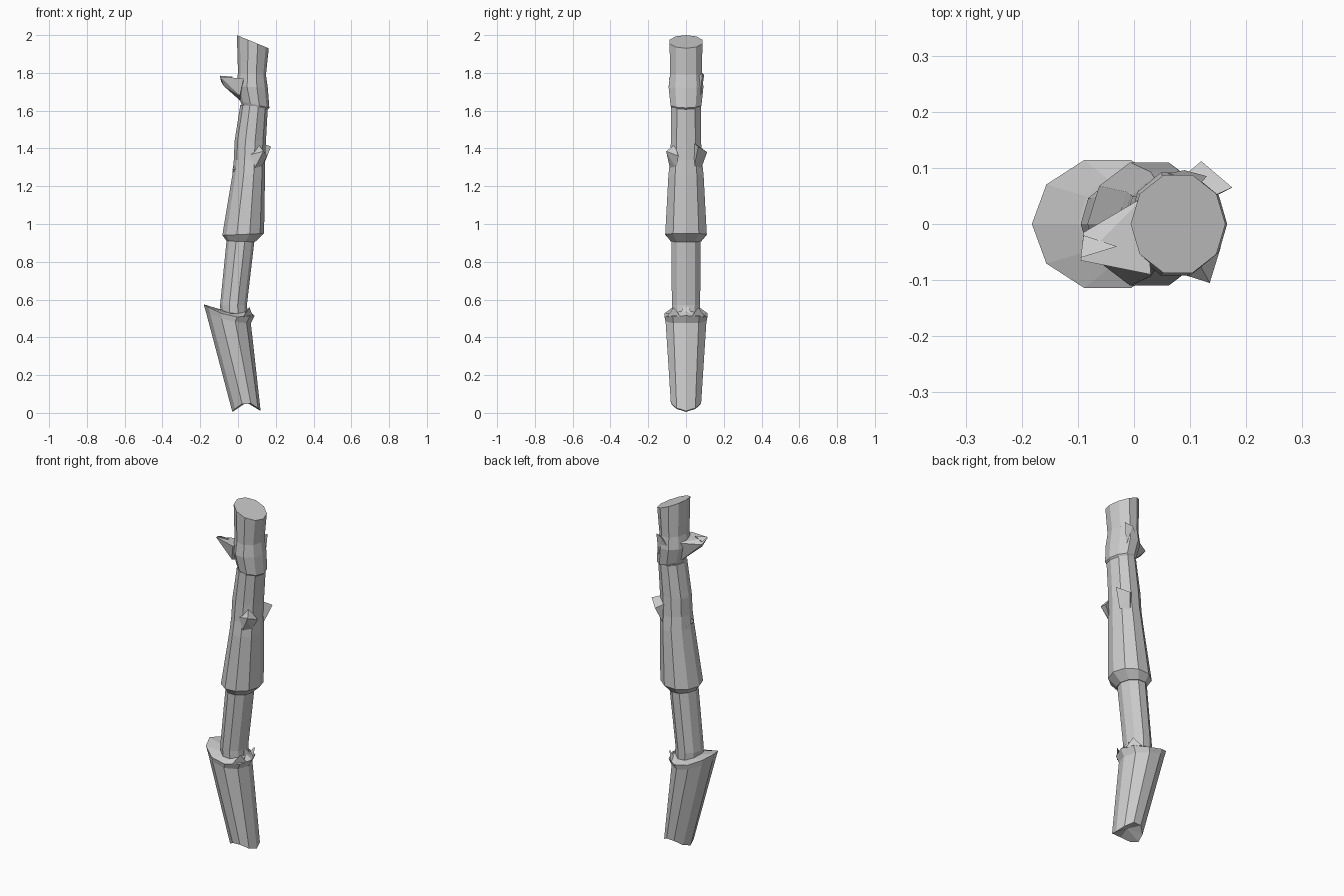
import bpy, bmesh, math
from mathutils import Vector

N = 10


def finish(name, bm):
    bmesh.ops.recalc_face_normals(bm, faces=bm.faces)
    me = bpy.data.meshes.new(name)
    bm.to_mesh(me)
    bm.free()
    ob = bpy.data.objects.new(name, me)
    bpy.context.collection.objects.link(ob)
    return ob


def ring(bm, left, right, zl, zr, ry, sag=0.0):
    """Tilted ten-sided ring; sag lifts the front and back into a saddle."""
    vs = []
    for i in range(N):
        a = 2 * math.pi * i / N
        c, s = math.cos(a), math.sin(a)
        x = (left + right) / 2 + (right - left) / 2 * c
        z = (zl + zr) / 2 + (zr - zl) / 2 * c + sag * s * s
        vs.append(bm.verts.new((x, ry * s / 0.951, z)))
    return vs


def cap(bm, vs, dz=0.0):
    mid = sum((v.co for v in vs), Vector()) / N
    mid.z += dz
    c = bm.verts.new(mid)
    for i in range(N):
        bm.faces.new((vs[i], vs[(i + 1) % N], c))


def section(name, rings, bottom=0.0, top=0.0):
    bm = bmesh.new()
    loops = [ring(bm, *r) for r in rings]
    for a, b in zip(loops, loops[1:]):
        for i in range(N):
            j = (i + 1) % N
            bm.faces.new((a[i], a[j], b[j], b[i]))
    cap(bm, loops[0], bottom)
    cap(bm, loops[-1], top)
    return finish(name, bm)


def shard(name, pts):
    bm = bmesh.new()
    for p in pts:
        bm.verts.new(p)
    bmesh.ops.convex_hull(bm, input=bm.verts)
    return finish(name, bm)


# Stalk sections: (left x, right x, left z, right z, half depth, saddle)
section("lower_stalk", [
    (-0.03, 0.12, 0.005, 0.01, 0.08, 0.045),
    (-0.17, 0.068, 0.535, 0.475, 0.108, -0.015),
    (-0.182, 0.088, 0.575, 0.515, 0.114, -0.03),
    (-0.10, 0.055, 0.55, 0.54, 0.08, -0.02)], bottom=0.025)
section("lower_neck", [
    (-0.09, 0.05, 0.50, 0.50, 0.074),
    (-0.095, 0.047, 0.57, 0.57, 0.075),
    (-0.06, 0.088, 0.92, 0.92, 0.077)])
section("middle_stalk", [
    (-0.06, 0.09, 0.91, 0.905, 0.08),
    (-0.083, 0.138, 0.94, 0.95, 0.11),
    (-0.03, 0.143, 1.26, 1.26, 0.093),
    (-0.022, 0.143, 1.34, 1.34, 0.084),
    (-0.018, 0.148, 1.44, 1.44, 0.08),
    (0.012, 0.158, 1.63, 1.62, 0.078)])
section("upper_stalk", [
    (0.02, 0.155, 1.63, 1.605, 0.074),
    (0.012, 0.166, 1.65, 1.615, 0.082),
    (-0.01, 0.158, 1.73, 1.72, 0.092),
    (0.0, 0.148, 1.80, 1.79, 0.084),
    (-0.006, 0.163, 2.0, 1.93, 0.087)])

# Torn splinters around the lower neck
shard("neck_splinter_right", [(0.035, 0.0, 0.585), (0.07, 0.04, 0.51),
                              (0.07, -0.04, 0.51), (0.02, 0, 0.50)])
for s in (-1, 1):
    shard("neck_splinter_side", [(0.06, 0.065 * s, 0.56), (0.08, 0.03 * s, 0.51),
                                 (0.03, 0.10 * s, 0.51), (0.02, 0.05 * s, 0.50)])

# Node spurs: base points on the stalk, spread out to short tips
shard("back_spur", [(0.175, 0.065, 1.41), (0.12, 0.112, 1.38), (0.12, 0.04, 1.43),
                    (0.135, 0.045, 1.31), (0.09, 0.075, 1.28), (0.07, 0.07, 1.41)])
shard("front_spur", [(0.135, -0.105, 1.385), (0.155, -0.04, 1.36), (0.11, -0.06, 1.42),
                     (0.04, -0.075, 1.36), (0.075, -0.08, 1.27), (0.12, -0.05, 1.29)])
shard("left_spur", [(-0.03, -0.03, 1.29), (-0.022, 0.03, 1.28), (0.03, -0.078, 1.30),
                    (0.0, 0, 1.23), (0.01, 0, 1.35)])

# Broken twig stub with a raised lip
shard("twig_stub", [(-0.095, -0.065, 1.78), (-0.09, -0.015, 1.755), (-0.075, -0.04, 1.73),
                    (-0.03, -0.02, 1.76), (0.03, -0.09, 1.77), (0.01, -0.07, 1.68),
                    (0.015, 0.02, 1.65), (0.02, 0.05, 1.76)])
shard("twig_lip", [(-0.095, -0.06, 1.785), (-0.09, -0.02, 1.77),
                   (-0.03, -0.04, 1.78), (-0.05, -0.04, 1.74)])
shard("back_knot", [(0.09, 0.096, 1.79), (0.13, 0.085, 1.80), (0.06, 0.09, 1.75),
                    (0.12, 0.08, 1.68), (0.08, 0.03, 1.75)])
